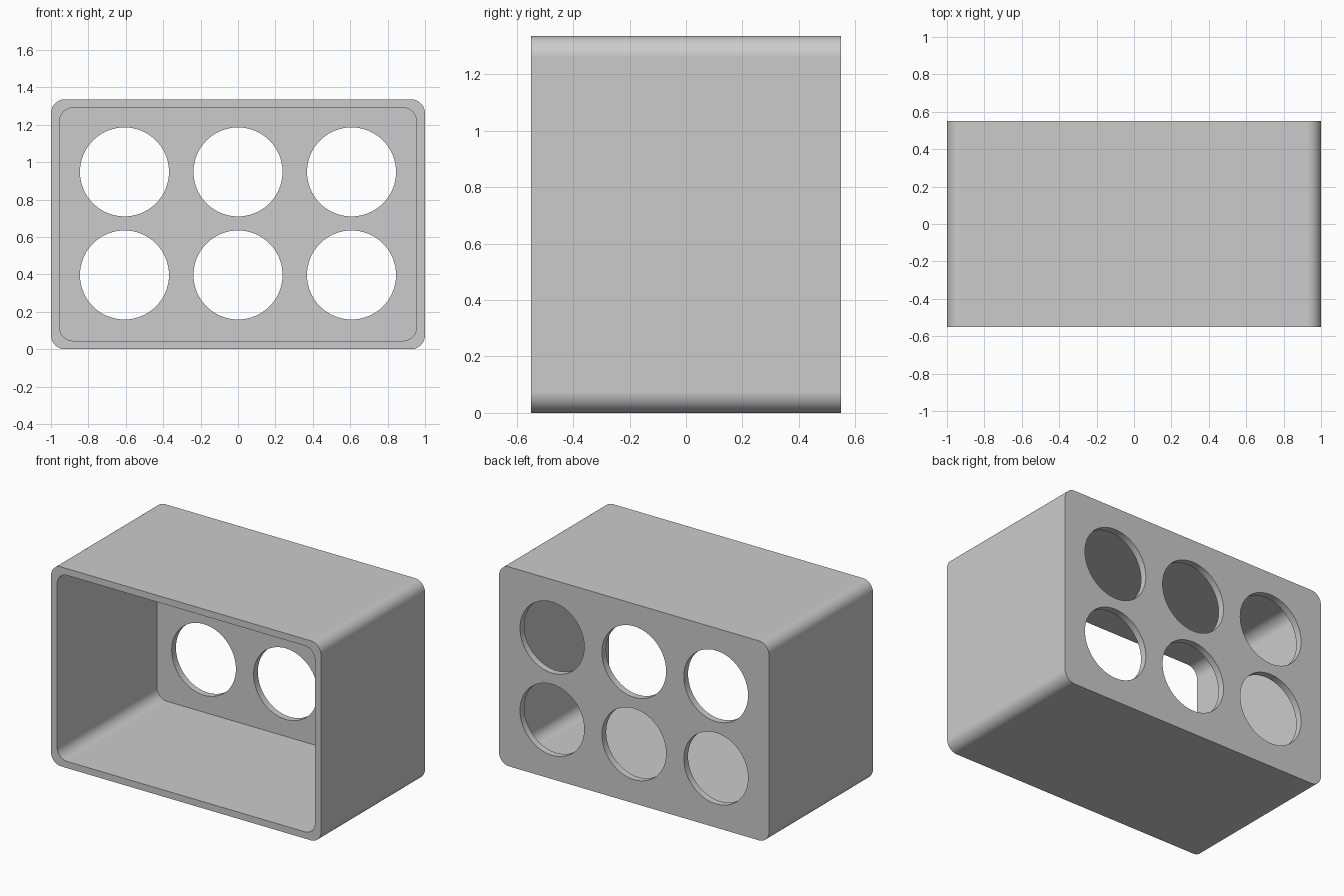
import bpy, bmesh, math

default = bpy.data.objects.get("Cube")
if default:
    bpy.data.objects.remove(default, do_unlink=True)

WIDTH, DEPTH, HEIGHT = 2.0, 1.1, 1.336
WALL, CORNER = 0.045, 0.075
HOLE_RADIUS = 0.238
FRONT, BACK = -DEPTH / 2, DEPTH / 2

grey = bpy.data.materials.new("light_grey")
grey.use_nodes = True
colour = (0.6, 0.6, 0.6, 1)
grey.diffuse_color = colour
grey.node_tree.nodes["Principled BSDF"].inputs["Base Color"].default_value = colour


def rounded_rect(half_w, half_h, radius, steps=12):
    """Outline of a rounded rectangle around the box centre, as (x, z)."""
    points = []
    for i, (sx, sz) in enumerate([(1, 1), (-1, 1), (-1, -1), (1, -1)]):
        for k in range(steps + 1):
            a = math.pi / 2 * (i + k / steps)
            points.append((sx * (half_w - radius) + radius * math.cos(a),
                           HEIGHT / 2 + sz * (half_h - radius) + radius * math.sin(a)))
    return points


def circle(cx, cz, radius, steps=64):
    turns = [2 * math.pi * k / steps for k in range(steps)]
    return [(cx + radius * math.cos(a), cz + radius * math.sin(a)) for a in turns]


def prism(name, outline, y0, y1):
    """Solid made by running an (x, z) outline along y."""
    bm = bmesh.new()
    face = bm.faces.new([bm.verts.new((x, y0, z)) for x, z in outline])
    extruded = bmesh.ops.extrude_face_region(bm, geom=[face], use_keep_orig=True)
    moved = [v for v in extruded["geom"] if isinstance(v, bmesh.types.BMVert)]
    bmesh.ops.translate(bm, verts=moved, vec=(0, y1 - y0, 0))
    bmesh.ops.recalc_face_normals(bm, faces=bm.faces)
    mesh = bpy.data.meshes.new(name)
    bm.to_mesh(mesh)
    bm.free()
    mesh.materials.append(grey)
    obj = bpy.data.objects.new(name, mesh)
    bpy.context.collection.objects.link(obj)
    return obj


def cut(target, cutter):
    bpy.context.view_layer.objects.active = target
    mod = target.modifiers.new("cut", "BOOLEAN")
    mod.operation, mod.solver, mod.object = "DIFFERENCE", "EXACT", cutter
    bpy.ops.object.modifier_apply(modifier=mod.name)
    bpy.data.objects.remove(cutter, do_unlink=True)


# Outer box with rounded long edges
holder = prism("holder_box", rounded_rect(WIDTH / 2, HEIGHT / 2, CORNER), FRONT, BACK)

# Open front cavity
cavity = rounded_rect(WIDTH / 2 - WALL, HEIGHT / 2 - WALL, CORNER)
cut(holder, prism("cavity_cutter", cavity, FRONT - 0.1, BACK - WALL))

# Two rows of three round holes through the back panel
for x in (-0.607, 0, 0.607):
    for z in (0.397, 0.948):
        cut(holder, prism("hole_cutter", circle(x, z, HOLE_RADIUS), BACK - 0.2, BACK + 0.1))

# Smooth rounded surfaces, crisp rims
bpy.ops.object.select_all(action="DESELECT")
holder.select_set(True)
bpy.context.view_layer.objects.active = holder
bpy.ops.object.shade_smooth_by_angle(angle=math.radians(30))
weighted = holder.modifiers.new("even_shading", "WEIGHTED_NORMAL")
weighted.keep_sharp = True
